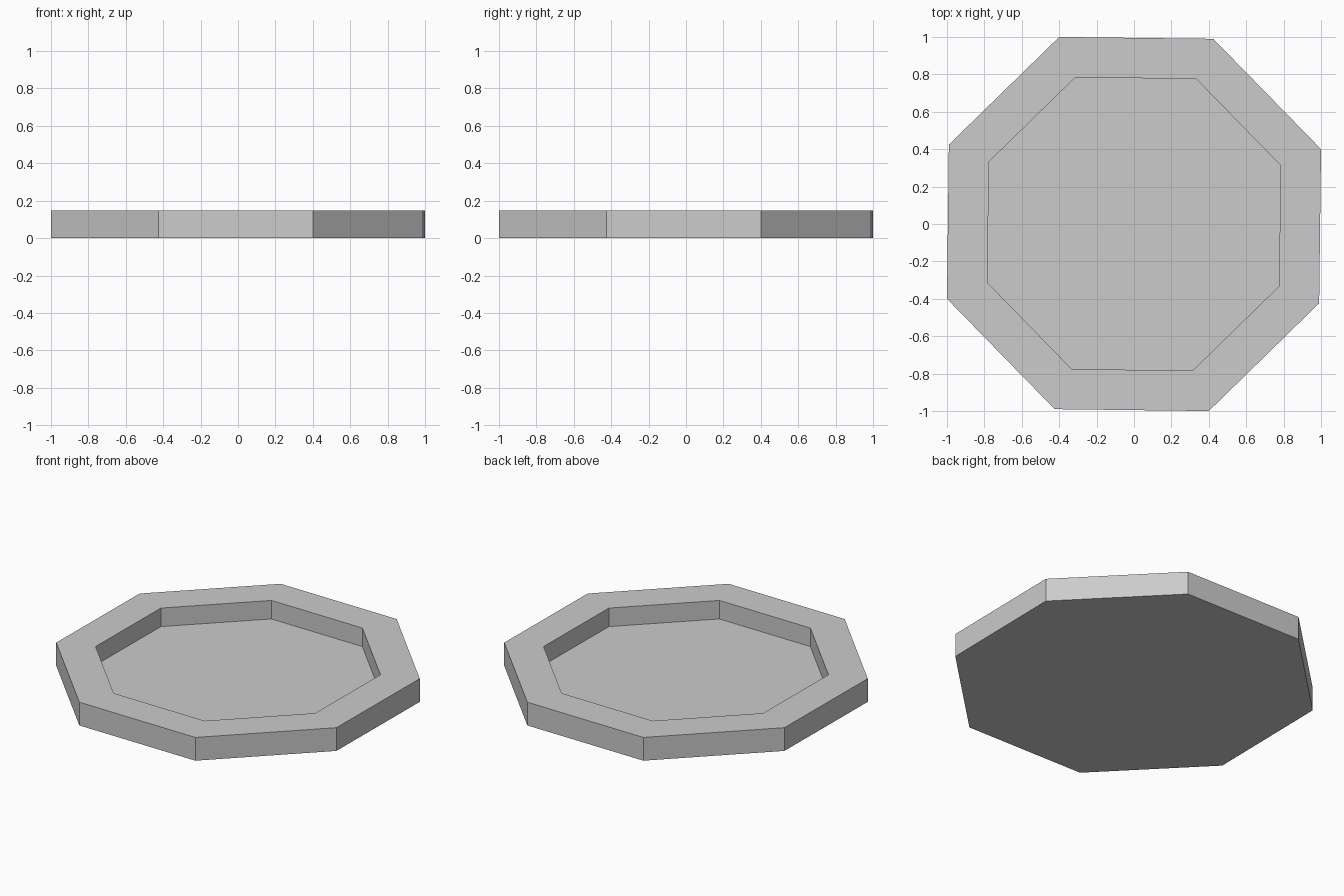
import bpy
import bmesh
import math

if "Cube" in bpy.data.objects:
    bpy.data.objects.remove(bpy.data.objects["Cube"])

SIDES = 8
TURN = math.radians(21.8)
# Profile of the tray (radius, height): base edge, rim outside, rim inside, floor edge
R_OUT = 1 / math.cos(TURN)
R_IN = 0.844
PROFILE = [(R_OUT, 0.0), (R_OUT, 0.148), (R_IN, 0.148), (R_IN, 0.03)]


def ring(bm, radius, z):
    return [bm.verts.new((radius * math.cos(TURN + i * math.tau / SIDES),
                          radius * math.sin(TURN + i * math.tau / SIDES), z))
            for i in range(SIDES)]


# Octagonal tray with a recessed floor
bm = bmesh.new()
rings = [ring(bm, r, z) for r, z in PROFILE]
for a, b in zip(rings, rings[1:]):
    for i in range(SIDES):
        j = (i + 1) % SIDES
        bm.faces.new((a[i], a[j], b[j], b[i]))
bm.faces.new(rings[0][::-1])
bm.faces.new(rings[-1])
bmesh.ops.recalc_face_normals(bm, faces=bm.faces[:])

mesh = bpy.data.meshes.new("octagonal_tray")
bm.to_mesh(mesh)
bm.free()
tray = bpy.data.objects.new("octagonal_tray", mesh)
bpy.context.collection.objects.link(tray)
